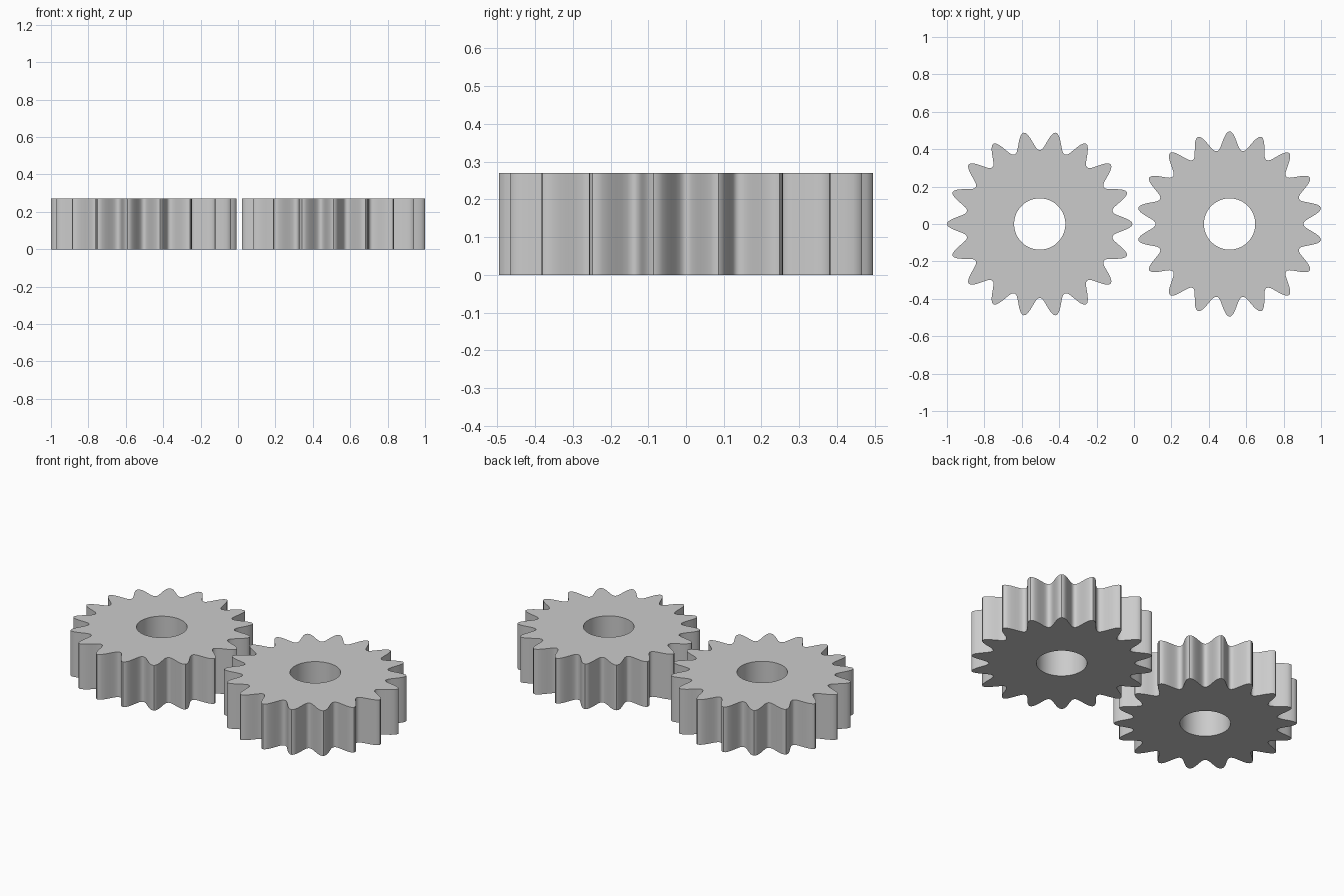
import bpy, bmesh
from math import cos, sin, pi, radians

cube = bpy.data.objects.get("Cube")
if cube:
    bpy.data.objects.remove(cube, do_unlink=True)

TEETH, STEPS = 18, 16
TIP, ROOT, BORE, HEIGHT = 0.496, 0.395, 0.137, 0.27

# Plain grey metal
grey = bpy.data.materials.new("grey metal")
grey.use_nodes = True
grey.diffuse_color = (0.6, 0.6, 0.6, 1)
grey.node_tree.nodes["Principled BSDF"].inputs["Base Color"].default_value = (0.6, 0.6, 0.6, 1)


def tooth_radius(phase):
    """Rounded tooth outline, slightly narrower than its gap."""
    return ROOT + (TIP - ROOT) * ((1 + cos(phase)) / 2) ** 1.15


def make_gear(name, x, turn):
    bm = bmesh.new()
    count = TEETH * STEPS

    def ring(radius, z):
        verts = []
        for i in range(count):
            a = 2 * pi * i / count
            r = radius(a * TEETH)
            verts.append(bm.verts.new((r * cos(a + turn), r * sin(a + turn), z)))
        return verts

    def bore(phase):
        return BORE

    # Closed section: outer wall, top face, bore wall, bottom face
    rings = [ring(tooth_radius, 0), ring(tooth_radius, HEIGHT),
             ring(bore, HEIGHT), ring(bore, 0)]
    for a, b in zip(rings, rings[1:] + rings[:1]):
        for i in range(count):
            j = (i + 1) % count
            bm.faces.new((a[i], a[j], b[j], b[i]))
    bmesh.ops.recalc_face_normals(bm, faces=bm.faces)

    mesh = bpy.data.meshes.new(name)
    bm.to_mesh(mesh)
    bm.free()
    mesh.materials.append(grey)
    gear = bpy.data.objects.new(name, mesh)
    gear.location.x = x
    bpy.context.collection.objects.link(gear)
    bpy.ops.object.select_all(action="DESELECT")
    gear.select_set(True)
    bpy.context.view_layer.objects.active = gear
    bpy.ops.object.shade_smooth_by_angle(angle=radians(35))


# Meshing pair, one turned by half a tooth
make_gear("right_gear", -0.504, 0)
make_gear("left_gear", 0.511, pi / TEETH)
